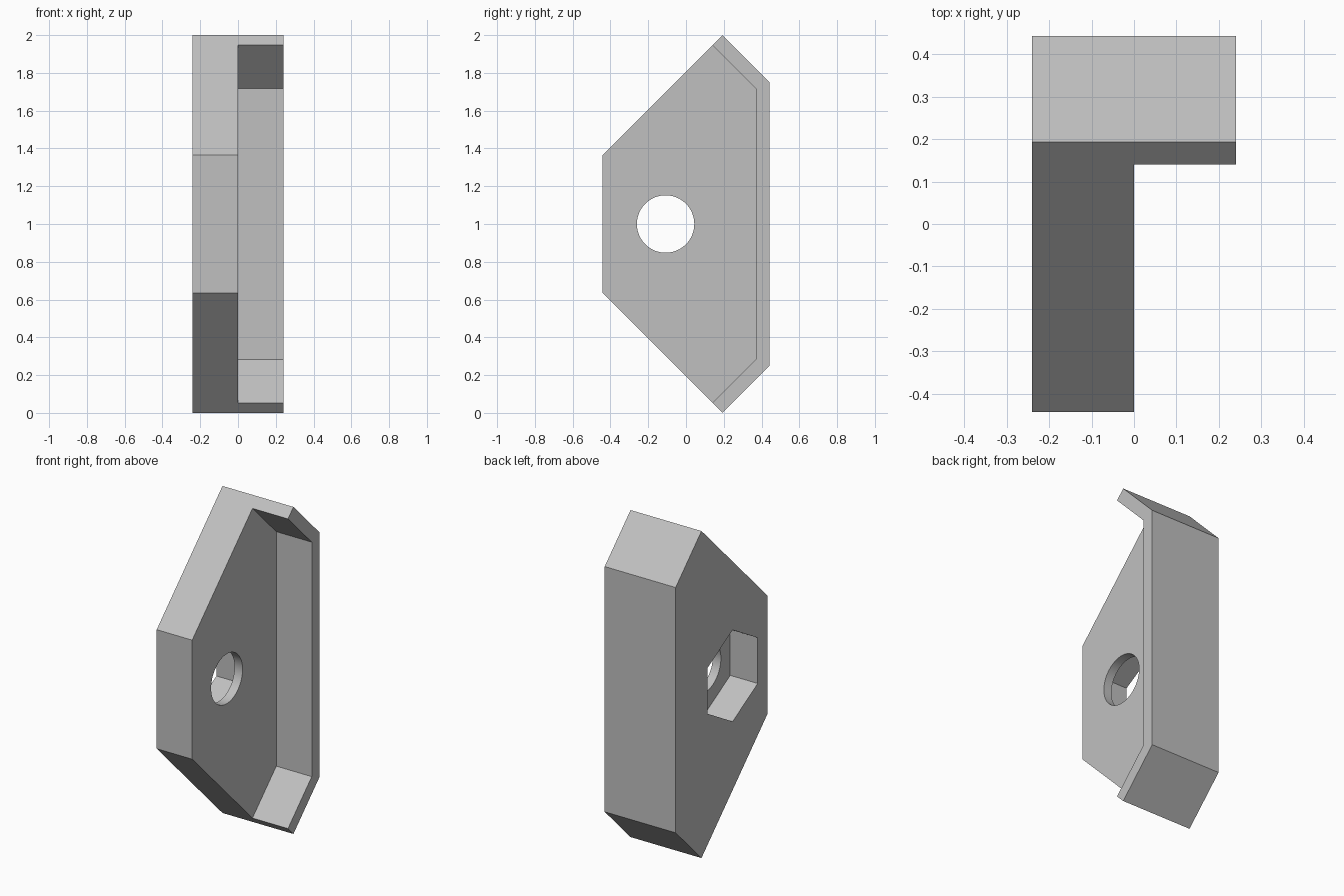
import bpy, bmesh
from math import cos, sin, tau, radians

cube = bpy.data.objects.get("Cube")
if cube:
    bpy.data.objects.remove(cube)

grey = bpy.data.materials.new("plain grey")
grey.use_nodes = True
colour = (0.53, 0.53, 0.53, 1)
grey.diffuse_color = colour
grey.node_tree.nodes["Principled BSDF"].inputs["Base Color"].default_value = colour


def prism(name, profile, x0, x1):
    """Extrude a (y, z) profile along x."""
    bm = bmesh.new()
    face = bm.faces.new([bm.verts.new((x0, y, z)) for y, z in profile])
    ext = bmesh.ops.extrude_face_region(bm, geom=[face])
    moved = [v for v in ext["geom"] if isinstance(v, bmesh.types.BMVert)]
    bmesh.ops.translate(bm, vec=(x1 - x0, 0, 0), verts=moved)
    bmesh.ops.recalc_face_normals(bm, faces=bm.faces)
    mesh = bpy.data.meshes.new(name)
    bm.to_mesh(mesh)
    bm.free()
    mesh.materials.append(grey)
    obj = bpy.data.objects.new(name, mesh)
    bpy.context.collection.objects.link(obj)
    return obj


def mirrored(lower):
    """Close a lower half profile with its reflection about z = 1."""
    return lower + [(y, 2 - z) for y, z in reversed(lower)]


def ring(sides, radius, y=-0.108, z=1.0):
    """Regular polygon with a corner at the top."""
    return [(y + radius * sin(tau * i / sides), z + radius * cos(tau * i / sides))
            for i in range(sides)]


HALF = 0.24

# Six-sided body
body = prism("bracket_body", mirrored([(-0.443, 0.636), (0.193, 0), (0.443, 0.25)]), -HALF, HALF)

# Recess that leaves the rear lip, nut pocket and bolt hole
cutters = [
    prism("recess_cutter", mirrored([(-0.6, -0.147), (-0.06, -0.147), (0.37, 0.283)]), 0, 0.4),
    prism("nut_pocket_cutter", ring(6, 0.28), -0.4, -0.054),
    prism("bolt_hole_cutter", ring(64, 0.152), -0.15, 0.1),
]
bpy.context.view_layer.objects.active = body
for cutter in cutters:
    cutter.hide_render = True
    mod = body.modifiers.new(cutter.name, "BOOLEAN")
    mod.operation = "DIFFERENCE"
    mod.solver = "EXACT"
    mod.object = cutter
    bpy.ops.object.modifier_apply(modifier=mod.name)
    bpy.data.objects.remove(cutter)

# Smooth the bolt hole, keep all other edges sharp
bpy.ops.object.select_all(action="DESELECT")
body.select_set(True)
bpy.ops.object.shade_smooth_by_angle(angle=radians(30))
